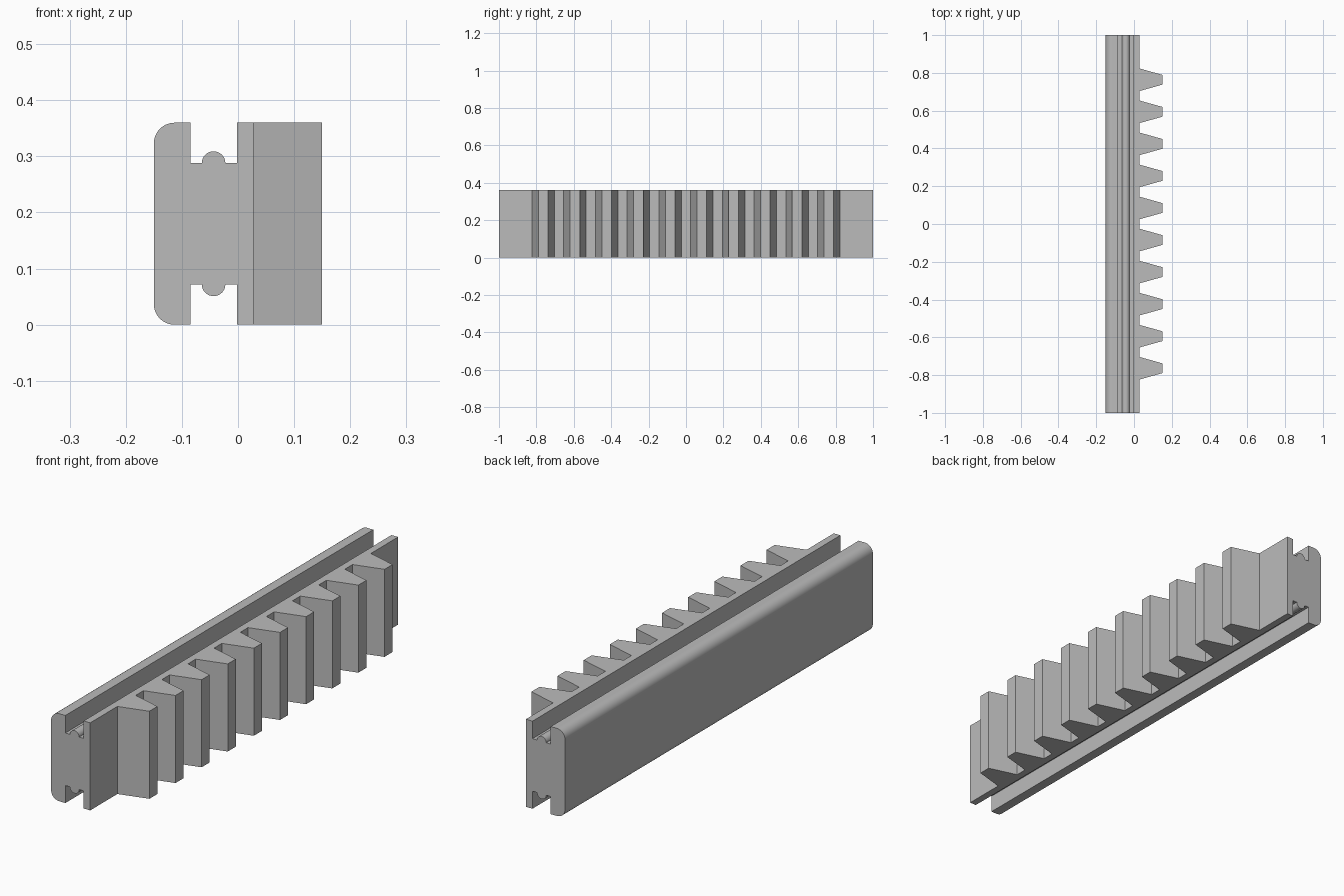
import bpy
import bmesh
from math import sin, cos, pi
from mathutils import Vector

cube = bpy.data.objects.get("Cube")
if cube:
    bpy.data.objects.remove(cube, do_unlink=True)

HEIGHT, HALF_LENGTH = 0.36, 1.0
LEFT, RIGHT = -0.15, 0.15
GROOVE_LEFT, GROOVE_RIGHT, GROOVE_DEPTH = -0.085, -0.002, 0.072
BEAD_X, BEAD_RADIUS = -0.0435, 0.021
CORNER = 0.037
TOOTH_ROOT, TOOTH_COUNT, PITCH = 0.028, 10, 0.1697
ROOT_HALF, TIP_HALF = 0.06, 0.026

grey = bpy.data.materials.new("grey plastic")
grey.use_nodes = True
grey.diffuse_color = (0.5, 0.5, 0.5, 1)
grey.node_tree.nodes["Principled BSDF"].inputs["Base Color"].default_value = (0.5, 0.5, 0.5, 1)


def arc(cx, cz, radius, start, end, steps):
    angles = [start + (end - start) * i / steps for i in range(steps + 1)]
    return [(cx + radius * cos(a), cz + radius * sin(a)) for a in angles]


def prism(name, outline, sweep):
    """Extrude a closed 3D outline along the sweep vector."""
    bm = bmesh.new()
    face = bm.faces.new([bm.verts.new(p) for p in outline])
    swept = bmesh.ops.extrude_face_region(bm, geom=[face], use_keep_orig=True)
    verts = [v for v in swept["geom"] if isinstance(v, bmesh.types.BMVert)]
    bmesh.ops.translate(bm, verts=verts, vec=Vector(sweep))
    bmesh.ops.recalc_face_normals(bm, faces=bm.faces)
    mesh = bpy.data.meshes.new(name)
    bm.to_mesh(mesh)
    bm.free()
    mesh.materials.append(grey)
    obj = bpy.data.objects.new(name, mesh)
    bpy.context.collection.objects.link(obj)
    bpy.ops.object.select_all(action="DESELECT")
    obj.select_set(True)
    bpy.context.view_layer.objects.active = obj
    bpy.ops.object.shade_smooth_by_angle(angle=pi / 6)
    return obj


# Rail body: upper half of the section, mirrored about mid height
floor = HEIGHT - GROOVE_DEPTH
upper = [(GROOVE_RIGHT, floor)]
upper += arc(BEAD_X, floor, BEAD_RADIUS, 0, pi, 16)
upper += [(GROOVE_LEFT, floor), (GROOVE_LEFT, HEIGHT)]
upper += arc(LEFT + CORNER, HEIGHT - CORNER, CORNER, pi / 2, pi, 12)
section = upper + [(x, HEIGHT - z) for x, z in reversed(upper)]
prism("grooved_rail", [(x, -HALF_LENGTH, z) for x, z in section], (0, 2 * HALF_LENGTH, 0))

# Toothed plate: flat back with evenly spaced tapered teeth
plan = [(GROOVE_RIGHT, -HALF_LENGTH), (TOOTH_ROOT, -HALF_LENGTH)]
for i in range(TOOTH_COUNT):
    y = (i - (TOOTH_COUNT - 1) / 2) * PITCH
    plan += [(TOOTH_ROOT, y - ROOT_HALF), (RIGHT, y - TIP_HALF),
             (RIGHT, y + TIP_HALF), (TOOTH_ROOT, y + ROOT_HALF)]
plan += [(TOOTH_ROOT, HALF_LENGTH), (GROOVE_RIGHT, HALF_LENGTH)]
prism("toothed_plate", [(x, y, 0) for x, y in plan], (0, 0, HEIGHT))
